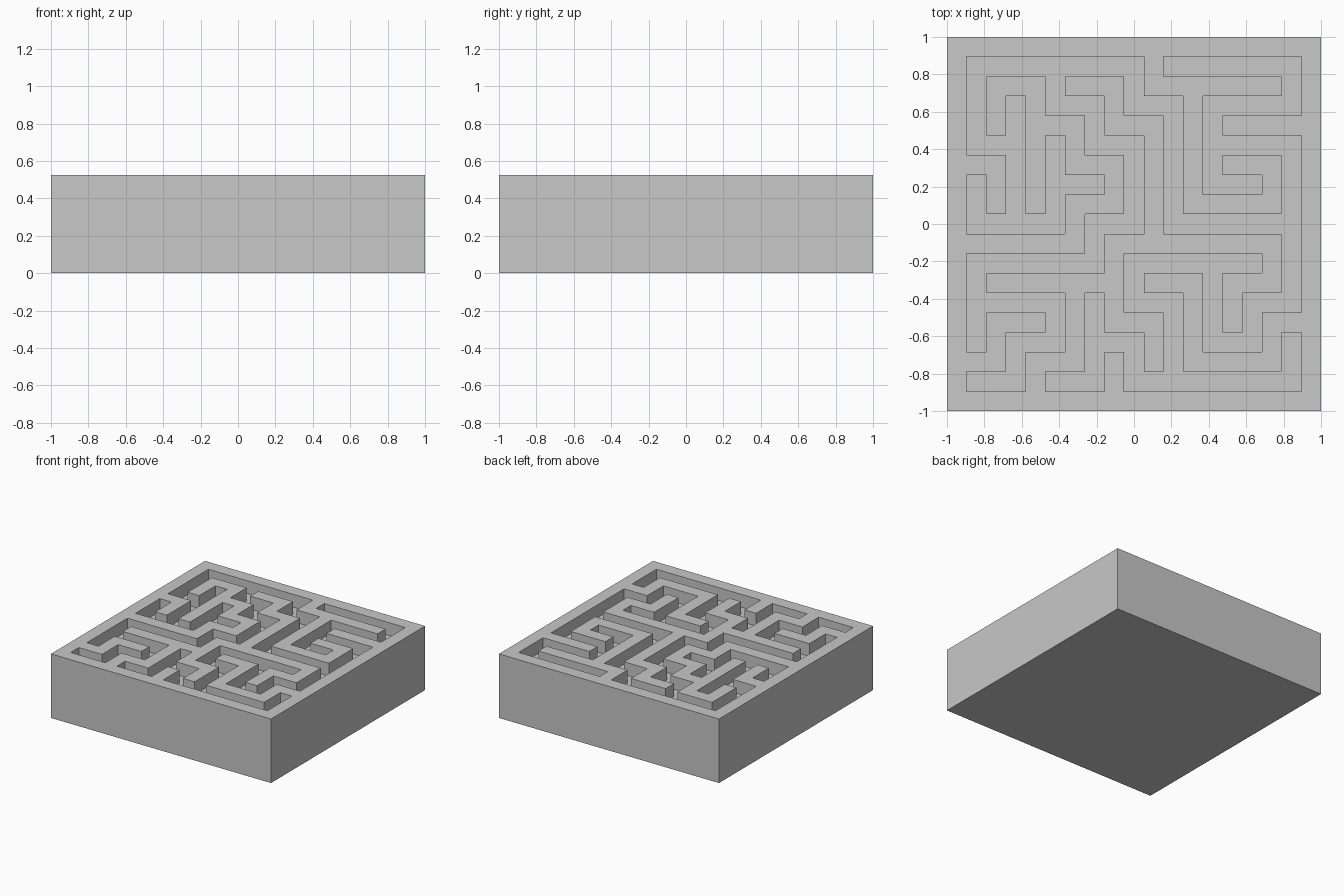
import bpy, bmesh

if "Cube" in bpy.data.objects:
    bpy.data.objects.remove(bpy.data.objects["Cube"])

POSTS = 9                 # wall posts sit on every second cell
N = 2 * POSTS + 1
CELL = 2 / N
FLOOR = 4 * CELL          # the block is five cells tall, corridors one deep

# Outer wall
wall_cells = {(c, r) for c in range(N) for r in range(N)
              if c in (0, N - 1) or r in (0, N - 1)}


def wall(col, row, *steps):
    """Wall from a post (row 0 at the back); steps alternate right and forward."""
    c, r = 2 * col, 2 * row
    wall_cells.add((c, r))
    for i, step in enumerate(steps):
        sign = 1 if step > 0 else -1
        for _ in range(2 * abs(step)):
            if i % 2 == 0:
                c += sign
            else:
                r += sign
            wall_cells.add((c, r))


# Walls at the back left
wall(0, 3, 1, 1)
wall(1, 2, 0, -1, 1, 3)
wall(2, 2, 1, 1, 1, 1, -1, 1)
wall(0, 5, 3)
# Walls in the middle
wall(3, 1, 1, 1, 1, 3)
wall(4, 5, 4, 1, -1, 1)
wall(4, 5, 0, 2, 1, 1)
# Walls at the front left
wall(1, 6, 3)
wall(3, 6, 0, 2, -1, 1)
wall(0, 8, 1, -1, 1)
wall(4, 9, 0, -1)
# Walls at the front right
wall(5, 6, 1, 2, 2, -1, 1)
# Walls at the back right
wall(5, 0, 0, 1, 3)
wall(6, 1, 0, 3, 2, -1, -1)
wall(9, 2, -2)


def is_wall(face):
    c = face.calc_center_median()
    return (int((c.x + 1) / CELL), int((1 - c.y) / CELL)) in wall_cells


def verts_of(result):
    return [g for g in result['geom'] if isinstance(g, bmesh.types.BMVert)]


bm = bmesh.new()

# Corridor floor
bmesh.ops.create_grid(bm, x_segments=N, y_segments=N, size=1)
bmesh.ops.translate(bm, verts=bm.verts[:], vec=(0, 0, FLOOR))

# Walls raised one cell, with the faces left beneath them removed
footprint = [f for f in bm.faces if is_wall(f)]
raised = bmesh.ops.extrude_face_region(bm, geom=footprint)
bmesh.ops.translate(bm, verts=verts_of(raised), vec=(0, 0, CELL))
bmesh.ops.delete(bm, geom=[f for f in footprint if f.is_valid], context='FACES')

# Sides of the block down to the ground, and its underside
sides = bmesh.ops.extrude_edge_only(bm, edges=[e for e in bm.edges if e.is_boundary])
for v in verts_of(sides):
    v.co.z = 0
bmesh.ops.edgeloop_fill(bm, edges=[e for e in bm.edges if e.is_boundary])
bmesh.ops.recalc_face_normals(bm, faces=bm.faces[:])

mesh = bpy.data.meshes.new("maze_block")
bm.to_mesh(mesh)
bm.free()

grey = bpy.data.materials.new("light_grey")
grey.diffuse_color = (0.58, 0.58, 0.58, 1)
grey.use_nodes = True
grey.node_tree.nodes["Principled BSDF"].inputs["Base Color"].default_value = grey.diffuse_color
mesh.materials.append(grey)
block = bpy.data.objects.new("maze_block", mesh)
bpy.context.collection.objects.link(block)
